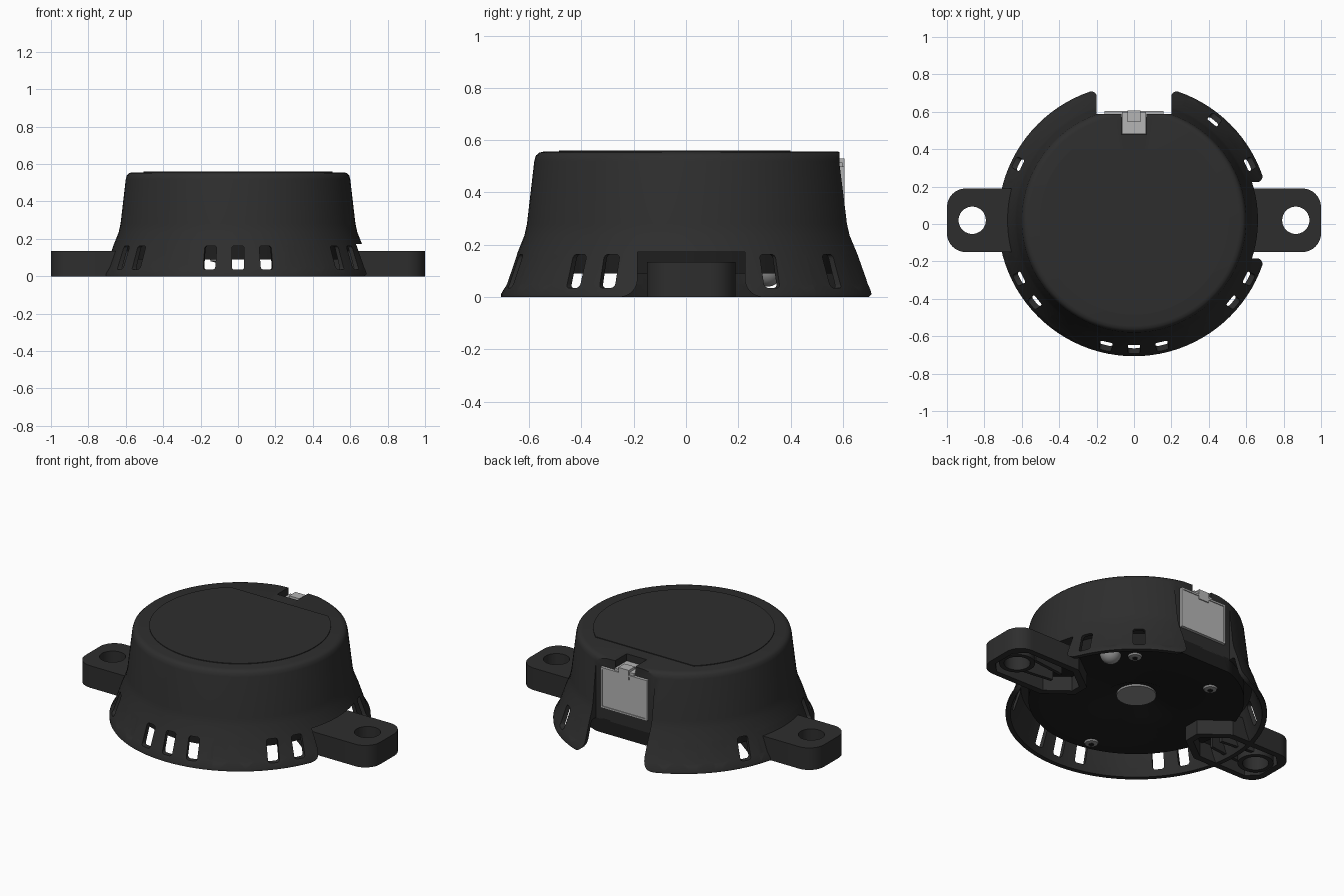
import bpy, bmesh, math
from math import sin, cos, pi, radians
from mathutils import Matrix, Vector

if "Cube" in bpy.data.objects:
    bpy.data.objects.remove(bpy.data.objects["Cube"])

AXIS_Y = 0.02  # the round housing sits slightly behind the origin
CENTRE = Matrix.Translation((0, AXIS_Y, 0))


def material(name, value):
    m = bpy.data.materials.new(name)
    m.use_nodes = True
    colour = (value, value, value, 1)
    m.diffuse_color = colour
    m.node_tree.nodes["Principled BSDF"].inputs["Base Color"].default_value = colour
    return m


CHARCOAL = material("charcoal plastic", 0.027)
BLACK = material("black base", 0.013)
LIGHT = material("light grey connector", 0.46)
METAL = material("grey metal", 0.28)


def finish(name, bm, mat, matrix=Matrix()):
    bm.transform(matrix)
    bmesh.ops.recalc_face_normals(bm, faces=bm.faces[:])
    mesh = bpy.data.meshes.new(name)
    bm.to_mesh(mesh)
    bm.free()
    if mat:
        mesh.materials.append(mat)
    obj = bpy.data.objects.new(name, mesh)
    bpy.context.collection.objects.link(obj)
    return obj


def revolve(name, profile, mat, matrix=CENTRE, steps=96):
    bm = bmesh.new()
    verts = [bm.verts.new((r, 0, z)) for r, z in profile]
    edges = [bm.edges.new(pair) for pair in zip(verts, verts[1:])]
    bmesh.ops.spin(bm, geom=verts + edges, cent=(0, 0, 0), axis=(0, 0, 1),
                   angle=2 * pi, steps=steps, use_duplicate=False)
    bmesh.ops.remove_doubles(bm, verts=bm.verts[:], dist=1e-5)
    return finish(name, bm, mat, matrix)


def prism(name, outline, lo, hi, mat=None, matrix=Matrix()):
    bm = bmesh.new()
    face = bm.faces.new([bm.verts.new((u, v, lo)) for u, v in outline])
    out = bmesh.ops.extrude_face_region(bm, geom=[face])
    top = [g for g in out["geom"] if isinstance(g, bmesh.types.BMVert)]
    bmesh.ops.translate(bm, verts=top, vec=(0, 0, hi - lo))
    return finish(name, bm, mat, matrix)


def radial(name, outline, r0, r1, angle):
    """Prism pointing outwards from the housing axis; outline is (sideways, height)."""
    axes = Matrix(((0, 0, 1, 0), (1, 0, 0, 0), (0, 1, 0, 0), (0, 0, 0, 1)))
    return prism(name, outline, r0, r1, None, CENTRE @ Matrix.Rotation(angle, 4, "Z") @ axes)


def box(name, x, y, z, mat=None):
    return prism(name, [(x[0], y[0]), (x[1], y[0]), (x[1], y[1]), (x[0], y[1])], *z, mat)


def circle(r, n=40, cx=0, cy=0):
    return [(cx + r * cos(2 * pi * i / n), cy + r * sin(2 * pi * i / n)) for i in range(n)]


def rounded_rect(u0, u1, v0, v1, r, n=4):
    pts = []
    corners = [(u1 - r, v1 - r), (u0 + r, v1 - r), (u0 + r, v0 + r), (u1 - r, v0 + r)]
    for k, (cu, cv) in enumerate(corners):
        for i in range(n + 1):
            a = (k + i / n) * pi / 2
            pts.append((cu + r * cos(a), cv + r * sin(a)))
    return pts


def notch_outline(half, top, r=0.07):
    """Gap whose lower corners flare so the skirt ends are rounded."""
    side = [(half + r, -0.05)]
    side += [(half + r - r * sin(a), r - r * cos(a)) for a in (radians(d) for d in range(0, 91, 15))]
    side.append((half, top))
    return side + [(-u, v) for u, v in reversed(side)]


def cut(target, cutters):
    bpy.context.view_layer.objects.active = target
    for c in cutters:
        c.hide_render = True
        mod = target.modifiers.new("cut", "BOOLEAN")
        mod.operation = "DIFFERENCE"
        mod.solver = "EXACT"
        mod.object = c
        bpy.ops.object.modifier_apply(modifier=mod.name)


def remove(objs):
    for o in objs:
        bpy.data.objects.remove(o)


def smooth(obj, angle=32):
    bpy.ops.object.select_all(action="DESELECT")
    obj.select_set(True)
    bpy.context.view_layer.objects.active = obj
    bpy.ops.object.shade_smooth_by_angle(angle=radians(angle))


# Housing shell with flared skirt, and the base core inside it
housing = revolve("housing", [
    (0, .556), (.565, .556), (.582, .552), (.594, .541), (.6, .52), (.628, .28), (.638, .235),
    (.666, .165), (.705, .05), (.727, .012), (.727, 0), (.7, 0), (.678, .05), (.642, .166),
    (.63, .172), (0, .172)], CHARCOAL)
base = revolve("base_plate", [(0, .18), (.6, .18), (.6, .09), (.2, .09), (.115, .13), (0, .13)], BLACK)

# Skirt slots, ear gaps and the connector bay
slot_angles = [-90 + 12.6 * i for i in range(-5, 6)]
slot_angles += [90 + s * (26 + 12.7 * i) for s in (-1, 1) for i in range(4)]
slot = rounded_rect(-.033, .033, .035, .163, .015)
slots = [radial("slot_cutter", slot, .6, .8, radians(a)) for a in slot_angles]
gaps = [radial("gap_cutter", notch_outline(.205, .173), .5, .9, a) for a in (0, pi)]
bay = [radial("bay_cutter", notch_outline(.2, .7), .567, .9, pi / 2)]
pockets = [box("pocket_cutter", (-.15, .15), (.47, .7), (.255, .495)),
           box("latch_cutter", (-.068, .068), (.478, .7), (.43, .7))]
cut(housing, slots + gaps + bay + pockets)
cut(base, bay)
remove(slots + gaps + bay + pockets)
smooth(housing)
smooth(base)

# Lid panel with a straight side near the connector
lid_edge = [p for p in circle(.505, 96) if p[1] < .4]
first = next(i for i, p in enumerate(lid_edge) if p[0] < 0 and p[1] > .37)
prism("lid", lid_edge, .55, .56, CHARCOAL, CENTRE)

# Mounting ears, hollow underneath with a boss around the bolt hole
HOLE_X = .865
for side, word in ((1, "left"), (-1, "right")):
    place = CENTRE @ Matrix.Scale(side, 4, (1, 0, 0))
    end = rounded_rect(.5, 1, -.17, .17, .1, 8)
    outer = [p for p in end if p[0] > .65]
    upper = [p for p in outer if p[1] > 0]
    lower = [p for p in outer if p[1] < 0]
    outline = lower + upper + [(.56, .17), (.4, .05), (.4, -.05), (.56, -.17)]
    ear = prism(word + "_ear", outline, 0, .135, CHARCOAL, place)
    hollow_pts = [(.44, -.03), (.57, -.13), (.9, -.135), (.96, -.075),
                  (.96, .075), (.9, .135), (.57, .13), (.44, .03)]
    hollow = prism("hollow_cutter", hollow_pts, -.05, .1, None, place)
    hole = prism("hole_cutter", circle(.073, 40, HOLE_X), -.1, .3, None, place)
    cut(ear, [hollow, hole])
    smooth(ear)
    boss = prism(word + "_ear_boss", circle(.1, 40, HOLE_X), .005, .11, CHARCOAL, place)
    cut(boss, [hole])
    smooth(boss)
    remove([hollow, hole])
    for s in (-1, 1):
        rib = [(.58, s * .03), (.58, s * .05), (.79, s * .075), (.79, s * .055)]
        prism(word + "_ear_rib", rib, .02, .11, CHARCOAL, place)

# Six-way connector: cell grid, rim, pins and latch
CONN_Z, CELL_W, CELL_H = .375, .1, .115
bm = bmesh.new()
cols, rows = 3, 2
grid = [[bm.verts.new(((i - 1.5) * CELL_W, 0, (j - 1) * CELL_H)) for i in range(cols + 1)]
        for j in range(rows + 1)]
for j in range(rows):
    for i in range(cols):
        bm.faces.new((grid[j][i], grid[j + 1][i], grid[j + 1][i + 1], grid[j][i + 1]))
bmesh.ops.inset_individual(bm, faces=bm.faces[:], thickness=.013)
cells = [f for f in bm.faces if abs(f.calc_area() - (CELL_W - .026) * (CELL_H - .026)) < 1e-5]
ext = bmesh.ops.extrude_discrete_faces(bm, faces=cells)["faces"]
for f in ext:
    bmesh.ops.translate(bm, verts=f.verts[:], vec=(0, -.09, 0))
finish("connector_cells", bm, LIGHT, Matrix.Translation((0, .6, CONN_Z)))

half_w, half_h = .158, .124
for s in (-1, 1):
    x = sorted((s * half_w, s * .147))
    z = sorted((CONN_Z + s * half_h, CONN_Z + s * .113))
    box("connector_side_rim", x, (.57, .605), (CONN_Z - half_h, CONN_Z + half_h), LIGHT)
    box("connector_end_rim", (-half_w, half_w), (.57, .605), z, LIGHT)
for i in (-1, 0, 1):
    for s in (-1, 1):
        px, pz = i * CELL_W, CONN_Z + s * CELL_H / 2
        box("connector_pin", (px - .01, px + .01), (.5, .575), (pz - .01, pz + .01), METAL)
box("connector_latch", (-.065, .065), (.482, .598), (.44, .515), LIGHT)
box("connector_latch_tab", (-.035, .035), (.545, .606), (.47, .53), LIGHT)

# Underside details: spindle, screws and round foot
prism("spindle", circle(.11, 48), .118, .14, METAL, CENTRE)
for x, y in ((.32, .39), (-.23, .385), (-.11, -.5)):
    spot = Matrix.Translation((x, y, 0))
    smooth(revolve("screw", [(0, .076), (.02, .076), (.036, .08), (.042, .095)], METAL, spot, 24))
    prism("screw_socket", circle(.016, 6), .073, .079, BLACK, spot)
foot = [(.06 * sin(a), .1 - .06 * cos(a)) for a in (radians(d) for d in range(0, 91, 10))]
smooth(revolve("round_foot", foot, METAL, Matrix.Translation((.43, .31, 0)), 32))
